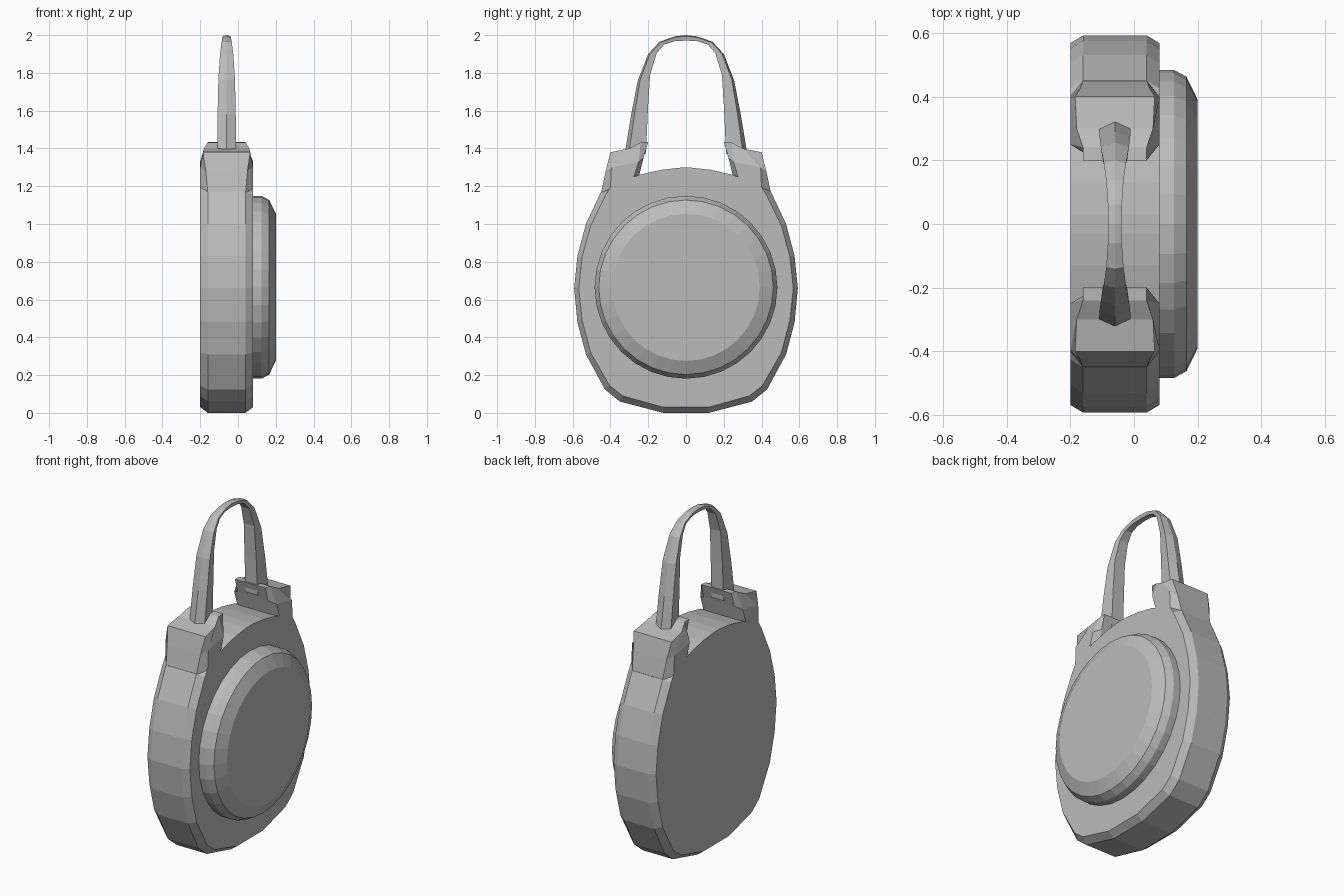
import bpy, bmesh, math

cube = bpy.data.objects.get("Cube")
if cube:
    bpy.data.objects.remove(cube, do_unlink=True)

grey = bpy.data.materials.new("mid grey")
grey.use_nodes = True
grey.diffuse_color = (0.5, 0.5, 0.5, 1)
grey.node_tree.nodes["Principled BSDF"].inputs["Base Color"].default_value = (0.5, 0.5, 0.5, 1)

MID = -0.06  # centre plane of the case


def loft(name, rings, strip_cap=False):
    """Join equal-sized point rings with quads and close both ends."""
    bm = bmesh.new()
    loops = [[bm.verts.new(p) for p in ring] for ring in rings]
    n = len(loops[0])
    for a, b in zip(loops, loops[1:]):
        for i in range(n):
            j = (i + 1) % n
            bm.faces.new((a[i], a[j], b[j], b[i]))
    bm.faces.new(loops[0])
    top = loops[-1]
    if strip_cap:
        for i in range(n // 2 - 1):
            bm.faces.new((top[i], top[i + 1], top[n - 2 - i], top[n - 1 - i]))
    else:
        bm.faces.new(top)
    bmesh.ops.recalc_face_normals(bm, faces=bm.faces)
    mesh = bpy.data.meshes.new(name)
    bm.to_mesh(mesh)
    bm.free()
    mesh.materials.append(grey)
    obj = bpy.data.objects.new(name, mesh)
    bpy.context.collection.objects.link(obj)
    return obj


def mirrored(half):
    """Close a half outline (y, z) across y = 0."""
    return half + [(-y, z) for y, z in reversed(half)]


# Case: rounded outline with chamfered rims, plain arc across the top
crown = [(0.4, 1.195), (0.25, 1.26), (0.13, 1.287), (0.03, 1.298)]
outer = mirrored([(0.12, 0), (0.35, 0.06), (0.43, 0.125), (0.53, 0.31), (0.575, 0.48),
                  (0.592, 0.66), (0.575, 0.83), (0.53, 1.0), (0.45, 1.17)] + crown)
inner = mirrored([(0.12, 0.03), (0.335, 0.09), (0.405, 0.145), (0.505, 0.32), (0.55, 0.49),
                  (0.568, 0.66), (0.55, 0.825), (0.505, 0.99), (0.425, 1.155)] + crown)
loft("case", [[(x, y, z) for y, z in outline] for x, outline in
              ((-0.2, inner), (-0.16, outer), (0.04, outer), (0.08, inner))])

# Raised round cover on one face
SIDES = 32
rings = []
for x, r in ((0.07, 0.484), (0.125, 0.484), (0.165, 0.462), (0.2, 0.39)):
    rings.append([(x, r * math.cos(2 * math.pi * i / SIDES),
                   0.665 + r * math.sin(2 * math.pi * i / SIDES)) for i in range(SIDES)])
loft("round_cover", rings)

# Strap lugs: rows of (half width, y, z) from base to top
lug_rows = [
    [(0.10, 0.45, 1.165), (0.14, 0.4, 1.185), (0.14, 0.28, 1.24), (0.10, 0.25, 1.25)],
    [(0.11, 0.425, 1.28), (0.14, 0.395, 1.3), (0.14, 0.25, 1.33), (0.10, 0.225, 1.35)],
    [(0.125, 0.4, 1.38), (0.12, 0.3, 1.4), (0.10, 0.24, 1.432), (0.10, 0.2, 1.435)],
]
for side, label in ((-1, "front"), (1, "back")):
    rings = []
    for row in lug_rows:
        rings.append([(MID + w, side * y, z) for w, y, z in row] +
                     [(MID - w, side * y, z) for w, y, z in reversed(row)])
    loft(label + "_strap_lug", rings, strip_cap=True)

# Strap loop: (half width, outer y, outer z, inner y, inner z) up to the crest
path = [(0.05, 0.325, 1.37, 0.212, 1.37), (0.048, 0.29, 1.58, 0.202, 1.6),
        (0.044, 0.255, 1.76, 0.19, 1.79), (0.035, 0.2, 1.9, 0.155, 1.905),
        (0.027, 0.14, 1.965, 0.115, 1.95), (0.022, 0.06, 1.993, 0.06, 1.968),
        (0.02, 0, 2.0, 0, 1.971)]
stations = [(1,) + p for p in path] + [(-1,) + p for p in reversed(path[:-1])]
rings = []
for s, w, oy, oz, iy, iz in stations:
    # side edges sit slightly inside the outer ridge
    ey, ez = oy + (iy - oy) * 0.2, oz + (iz - oz) * 0.2
    rings.append([(MID, s * oy, oz), (MID + w, s * ey, ez), (MID + w * 0.8, s * iy, iz),
                  (MID - w * 0.8, s * iy, iz), (MID - w, s * ey, ez)])
loft("strap_loop", rings)
